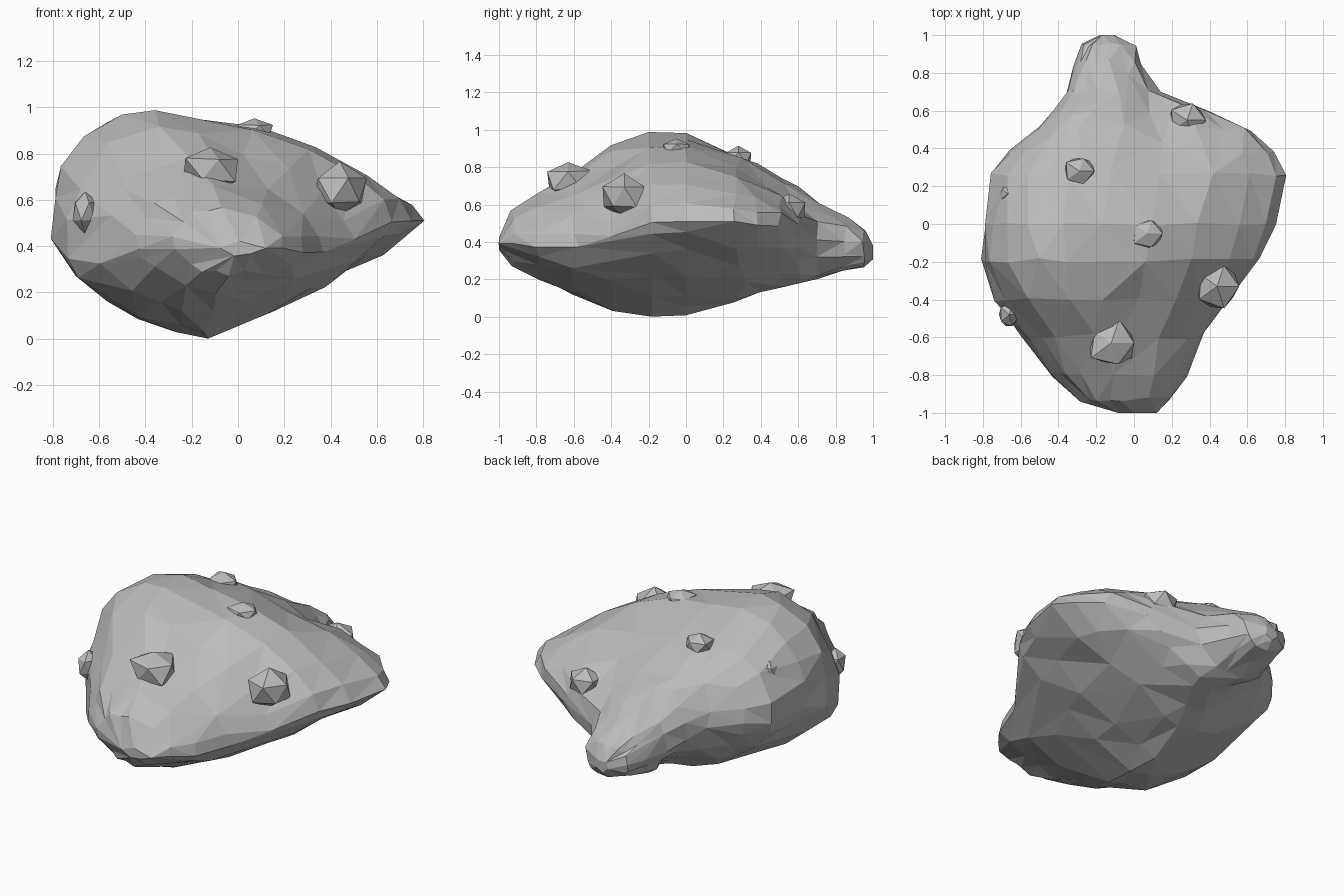
import bpy, bmesh, math, random
from mathutils import Vector

random.seed(4)
cube = bpy.data.objects.get("Cube")
if cube:
    bpy.data.objects.remove(cube, do_unlink=True)


def make_material(name, value):
    mat = bpy.data.materials.new(name)
    mat.use_nodes = True
    colour = (value, value, value, 1)
    mat.diffuse_color = colour
    mat.node_tree.nodes["Principled BSDF"].inputs["Base Color"].default_value = colour
    return mat


stone = make_material("grey stone", 0.5)


def add_object(name, bm):
    bmesh.ops.recalc_face_normals(bm, faces=bm.faces)
    mesh = bpy.data.meshes.new(name)
    bm.to_mesh(mesh)
    bm.free()
    mesh.materials.append(stone)
    obj = bpy.data.objects.new(name, mesh)
    bpy.context.collection.objects.link(obj)
    return obj


# Cross-sections: y, left x, right x, left z, right z, crest x, crest z, keel x, keel z
SECTIONS = [
    (-1, -.08, .12, .39, .39, 0, .42, 0, .36),
    (-.93, -.28, .2, .4, .4, -.08, .57, -.05, .28),
    (-.8, -.44, .28, .38, .38, -.12, .66, -.1, .21),
    (-.6, -.6, .37, .33, .36, -.2, .77, -.15, .12),
    (-.4, -.74, .5, .35, .42, -.33, .91, -.15, .04),
    (-.19, -.81, .67, .45, .5, -.38, .99, -.14, 0),
    (0, -.79, .74, .5, .52, -.38, .98, -.14, .02),
    (.26, -.76, .81, .5, .5, -.34, .88, -.1, .08),
    (.38, -.66, .75, .5, .5, -.28, .82, -.05, .12),
    (.5, -.52, .62, .5, .5, -.2, .76, 0, .15),
    (.6, -.43, .4, .46, .45, -.17, .71, 0, .17),
    (.7, -.36, .13, .42, .4, -.15, .62, -.12, .2),
    (.85, -.31, .05, .38, .38, -.15, .54, -.13, .24),
    (.95, -.28, .01, .36, .36, -.14, .47, -.14, .27),
    (1, -.18, -.1, .35, .35, -.14, .39, -.14, .31),
]
# Hollows: centre x, y, radius, depth
HOLLOWS = [(.12, .5, .17, .11), (.02, -.36, .17, .05), (-.55, .3, .2, .02)]
STEPS = 6


def section_ring(y, xl, xr, zl, zr, xt, zt, xb, zb):
    """Four rounded quadrants joining the crest, the sides and the keel."""
    quadrants = [(xr, zr, xt, zt, 1.6), (xl, zl, xt, zt, 2.2),
                 (xl, zl, xb, zb, 1.6), (xr, zr, xb, zb, 1.25)]
    ring = []
    for q, (xs, zs, xe, ze, power) in enumerate(quadrants):
        if y > .65:
            power = 2
        for i in range(STEPS):
            t = i / STEPS if q % 2 == 0 else 1 - i / STEPS
            angle = t * math.pi / 2
            across = abs(math.cos(angle)) ** (2 / power)
            up = abs(math.sin(angle)) ** (2 / power)
            x, z = xe + (xs - xe) * across, zs + (ze - zs) * up
            if q < 2:
                for hx, hy, radius, depth in HOLLOWS:
                    far = ((x - hx) ** 2 + (y - hy) ** 2) / radius ** 2
                    z -= depth * up * math.exp(-far)
            ring.append(Vector((x, y, z)))
    return ring


# Main boulder: lofted sections, roughened and reduced to irregular facets
bm = bmesh.new()
rings = []
for n, section in enumerate(SECTIONS):
    rough = .012 if 0 < n < len(SECTIONS) - 1 else 0
    ring = []
    for p in section_ring(*section):
        p += Vector([random.uniform(-rough, rough) for _ in range(3)])
        p.z = max(p.z, 0)
        ring.append(bm.verts.new(p))
    rings.append(ring)
for a, b in zip(rings, rings[1:]):
    for i in range(len(a)):
        j = (i + 1) % len(a)
        bm.faces.new((a[i], a[j], b[j], b[i]))
bm.faces.new(rings[0])
bm.faces.new(rings[-1])
bmesh.ops.remove_doubles(bm, verts=bm.verts, dist=.004)
bmesh.ops.triangulate(bm, faces=bm.faces)
boulder = add_object("boulder", bm)
reduce = boulder.modifiers.new("facets", 'DECIMATE')
reduce.ratio = .62

# Small stones stuck to the surface: position, half sizes
STONES = {
    "front_stone": ((-.12, -.63, .73), (.13, .13, .1)),
    "side_stone": ((.44, -.33, .64), (.12, .12, .11)),
    "crest_stone": ((.07, -.05, .9), (.085, .085, .05)),
    "rear_stone": ((.28, .55, .57), (.1, .09, .08)),
    "ridge_stone": ((-.29, .28, .85), (.09, .085, .065)),
    "edge_stone": ((-.66, -.48, .55), (.06, .07, .085)),
    "tiny_stone": ((-.67, .16, .75), (.04, .05, .05)),
}
for name, (place, size) in STONES.items():
    bm = bmesh.new()
    bmesh.ops.create_icosphere(bm, subdivisions=1, radius=1)
    for v in bm.verts:
        v.co *= random.uniform(.88, 1.18)
        v.co = Vector(place) + Vector([c * s for c, s in zip(v.co, size)])
    add_object(name, bm)
